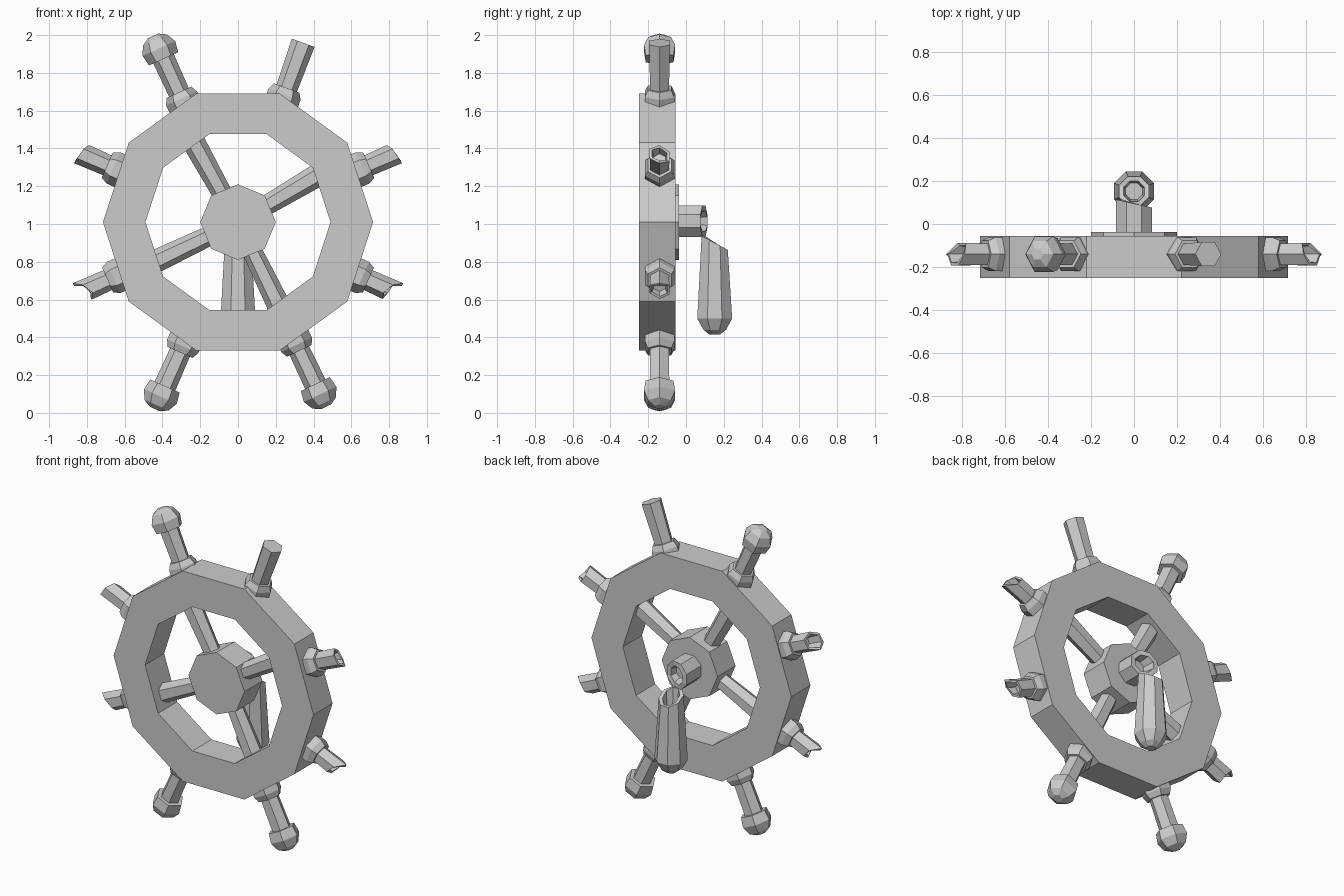
import bpy, bmesh
from math import sin, cos, pi, radians
from mathutils import Vector

if "Cube" in bpy.data.objects:
    bpy.data.objects.remove(bpy.data.objects["Cube"])

CENTRE = Vector((0, -0.14, 1.01))   # wheel centre, mid thickness


def finish(bm, name):
    bmesh.ops.recalc_face_normals(bm, faces=bm.faces)
    me = bpy.data.meshes.new(name)
    bm.to_mesh(me)
    bm.free()
    ob = bpy.data.objects.new(name, me)
    bpy.context.collection.objects.link(ob)
    return ob


def turned(name, origin, axis, side, profile, n, turn=0.0, jag=None, cup=None):
    """Loft n-sided rings along axis; profile = (distance, radius).
    jag shifts the last ring's vertices, cup = (inset radius, depth) hollows that end."""
    axis, side, origin = Vector(axis), Vector(side), Vector(origin)
    other = axis.cross(side)
    bm = bmesh.new()

    def ring(d, r, shift=None):
        out = []
        for i in range(n):
            a = 2 * pi * i / n + turn
            s = shift[i] if shift else 0
            out.append(bm.verts.new(origin + axis * (d + s) + (side * cos(a) + other * sin(a)) * r))
        return out

    rings = [ring(d, r, jag if k == len(profile) - 1 else None)
             for k, (d, r) in enumerate(profile)]
    if cup:
        d = profile[-1][0]
        rings.append(ring(d, cup[0], jag))
        rings.append(ring(d - cup[1], cup[0] * 0.8))
    for lo, hi in zip(rings, rings[1:]):
        for i in range(n):
            j = (i + 1) % n
            bm.faces.new((lo[i], lo[j], hi[j], hi[i]))
    bm.faces.new(rings[0])
    bm.faces.new(rings[-1])
    return finish(bm, name)


def radial(name, deg, profile, **kw):
    a = radians(deg)
    return turned(name, CENTRE, (cos(a), 0, sin(a)), (-sin(a), 0, cos(a)), profile, 6, **kw)


# ten-sided rim with rectangular section
bm = bmesh.new()
section = [(0.715, -0.25), (0.715, -0.055), (0.49, -0.055), (0.49, -0.25)]
loops = [[bm.verts.new((r * cos(2 * pi * i / 10), y, CENTRE.z + r * sin(2 * pi * i / 10)))
          for r, y in section] for i in range(10)]
for i in range(10):
    p, q = loops[i], loops[(i + 1) % 10]
    for k in range(4):
        m = (k + 1) % 4
        bm.faces.new((p[k], p[m], q[m], q[k]))
finish(bm, "rim")

# octagonal hub
turned("hub", (0, 0, CENTRE.z), (0, 1, 0), (1, 0, 0), [(-0.22, 0.2), (-0.037, 0.2)], 8)

# four remaining inner spokes
for deg in (30.5, 119, 205.5, 296):
    radial("spoke", deg, [(0.15, 0.052), (0.52, 0.062)])

# outer grips: whole with knob, plain stump, or splintered stump
collar = [(0.64, 0.09), (0.72, 0.09), (0.755, 0.072)]
knob = [(0.95, 0.085), (1.01, 0.095), (1.06, 0.07), (1.083, 0.03)]
splinters = {
    23.5: [-0.02, 0.0, 0.01, 0.015, -0.03, -0.04],
    156.5: [0.015, 0.01, 0.0, -0.02, -0.04, -0.03],
    204: [-0.03, -0.05, -0.02, 0.025, -0.02, -0.04],
    336: [0.025, -0.02, -0.05, -0.04, -0.03, -0.02],
}
for deg in (23.5, 70, 114.5, 156.5, 204, 246, 295.5, 336):
    radial("grip_collar", deg, collar)
    if deg in splinters:
        radial("broken_grip", deg, [(0.7, 0.056), (0.905, 0.06)],
               jag=splinters[deg], cup=(0.045, 0.08))
    elif deg == 70:
        radial("plain_grip", deg, [(0.7, 0.056), (1.01, 0.064)])
    else:
        radial("grip", deg, [(0.7, 0.056), (0.97, 0.06)])
        radial("grip_knob", deg, knob)

# hollow axle stub, cut at a slant toward +x
turn8 = pi / 8
slant = [-0.02 * cos(2 * pi * i / 8 + turn8) for i in range(8)]
turned("axle_stub", (0, 0, CENTRE.z + 0.005), (0, 1, 0), (1, 0, 0),
       [(-0.06, 0.09), (0.095, 0.09)], 8, turn=turn8, jag=slant, cup=(0.058, 0.06))

# hanging broken handle with a slanted hollow top
slant = [-0.04 * cos(2 * pi * i / 8 + turn8) for i in range(8)]
turned("hanging_handle", (0, 0.152, 0), (0, 0, 1), (0, 1, 0),
       [(0.415, 0.03), (0.44, 0.065), (0.5, 0.1), (0.9, 0.075)],
       8, turn=turn8, jag=slant, cup=(0.052, 0.08))
